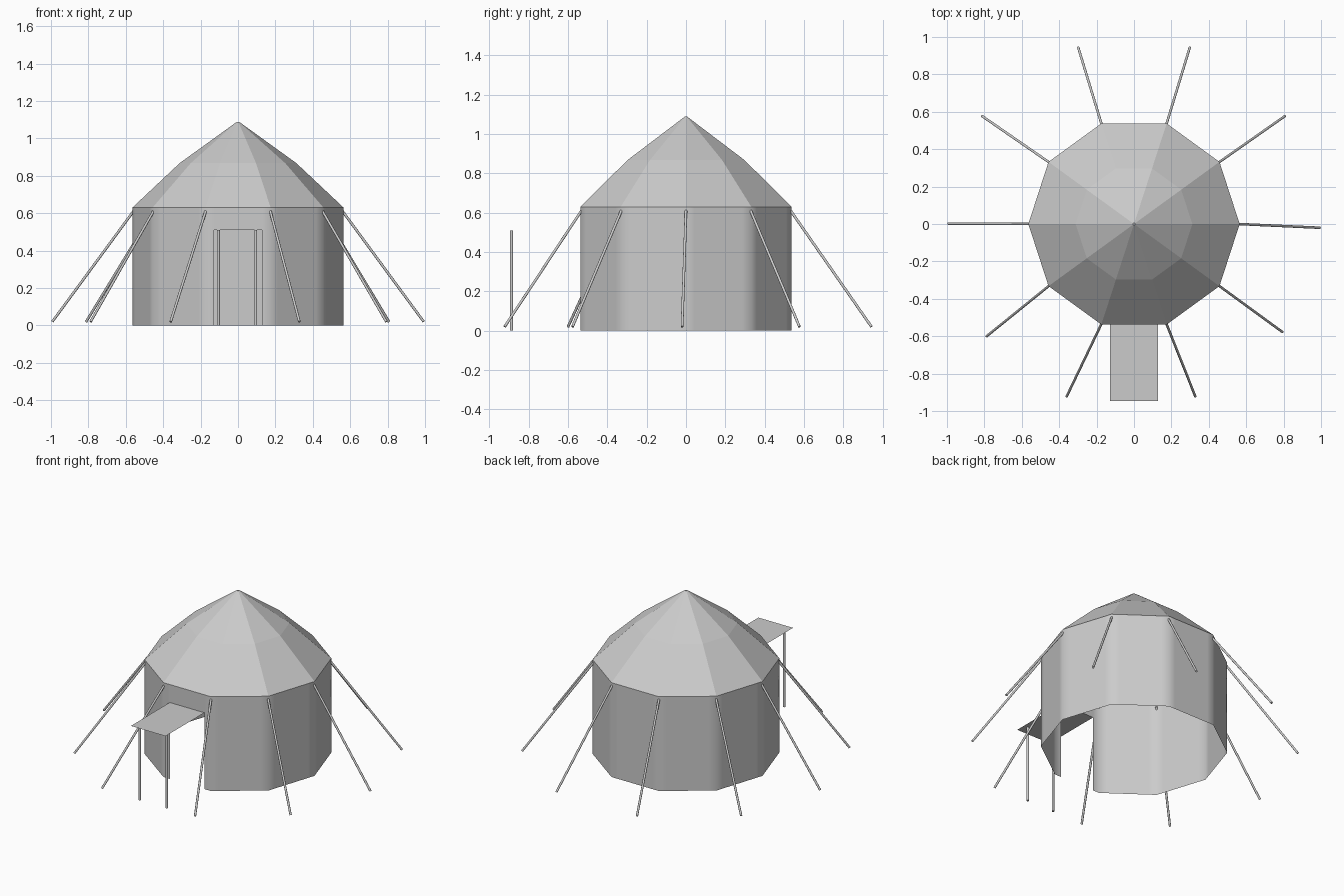
import bpy, bmesh, math
from mathutils import Vector

if "Cube" in bpy.data.objects:
    bpy.data.objects.remove(bpy.data.objects["Cube"])

SIDES, R = 10, 0.565
EAVE, DOOR_H, SUPPORT = 0.63, 0.51, 0.134


def corner(k, r=R, z=0.0):
    a = 2 * math.pi * k / SIDES
    return Vector((r * math.cos(a), r * math.sin(a), z))


def finish(bm, name, smooth=False):
    for f in bm.faces:
        f.smooth = smooth
    mesh = bpy.data.meshes.new(name)
    bm.to_mesh(mesh)
    bm.free()
    ob = bpy.data.objects.new(name, mesh)
    bpy.context.collection.objects.link(ob)
    return ob


def bridge(bm, low, high, skip=()):
    n = len(low)
    for i in range(n):
        if i not in skip:
            j = (i + 1) % n
            bm.faces.new((low[i], low[j], high[j], high[i]))


def rod(name, a, b, radius):
    a, b = Vector(a), Vector(b)
    bpy.ops.mesh.primitive_cylinder_add(vertices=10, radius=radius, depth=(b - a).length,
                                        location=(a + b) / 2)
    ob = bpy.context.object
    ob.name = name
    ob.rotation_euler = (b - a).to_track_quat('Z', 'Y').to_euler()
    bpy.ops.object.shade_smooth_by_angle(angle=math.radians(40))


# Canvas wall: each panel has narrow strips beside its corners, front doorway left open
bm = bmesh.new()
outline = [corner(k).lerp(corner(k + 1), t)
           for k in range(SIDES) for t in (0, SUPPORT, 1 - SUPPORT)]
rows = [[bm.verts.new((p.x, p.y, z)) for p in outline] for z in (0, DOOR_H, EAVE)]
bridge(bm, rows[0], rows[1], skip=(7 * 3 + 1,))
bridge(bm, rows[1], rows[2])
finish(bm, "wall", smooth=True)

# Faceted roof with a bulging middle ring and a tiny flat peak
bm = bmesh.new()
rings = [[bm.verts.new(corner(k, r, z)) for k in range(SIDES)]
         for r, z in ((R, EAVE), (0.312, 0.868), (0.007, 1.088))]
bridge(bm, rings[0], rings[1])
bridge(bm, rings[1], rings[2])
bm.faces.new(rings[2])
finish(bm, "roof")

# Door flap raised as an awning
bm = bmesh.new()
bm.faces.new([bm.verts.new((x, y, DOOR_H)) for x, y in
              ((-0.128, -0.947), (0.128, -0.947), (0.128, -0.537), (-0.128, -0.537))])
finish(bm, "door_awning")

# Awning posts
for side, x in (("left", -0.105), ("right", 0.095)):
    rod(f"awning_post_{side}", (x, -0.887, 0), (x, -0.887, DOOR_H), 0.008)

# Guy ropes from each wall corner to the ground
ends = [(0.993, -0.02), (0.807, 0.577), (0.298, 0.943), (-0.298, 0.943), (-0.812, 0.577),
        (-0.993, 0.002), (-0.788, -0.6), (-0.36, -0.922), (0.328, -0.922), (0.793, -0.577)]
for k, (x, y) in enumerate(ends):
    rod(f"guy_rope_{k + 1}", corner(k, 0.558, 0.612), (x, y, 0.02), 0.007)
